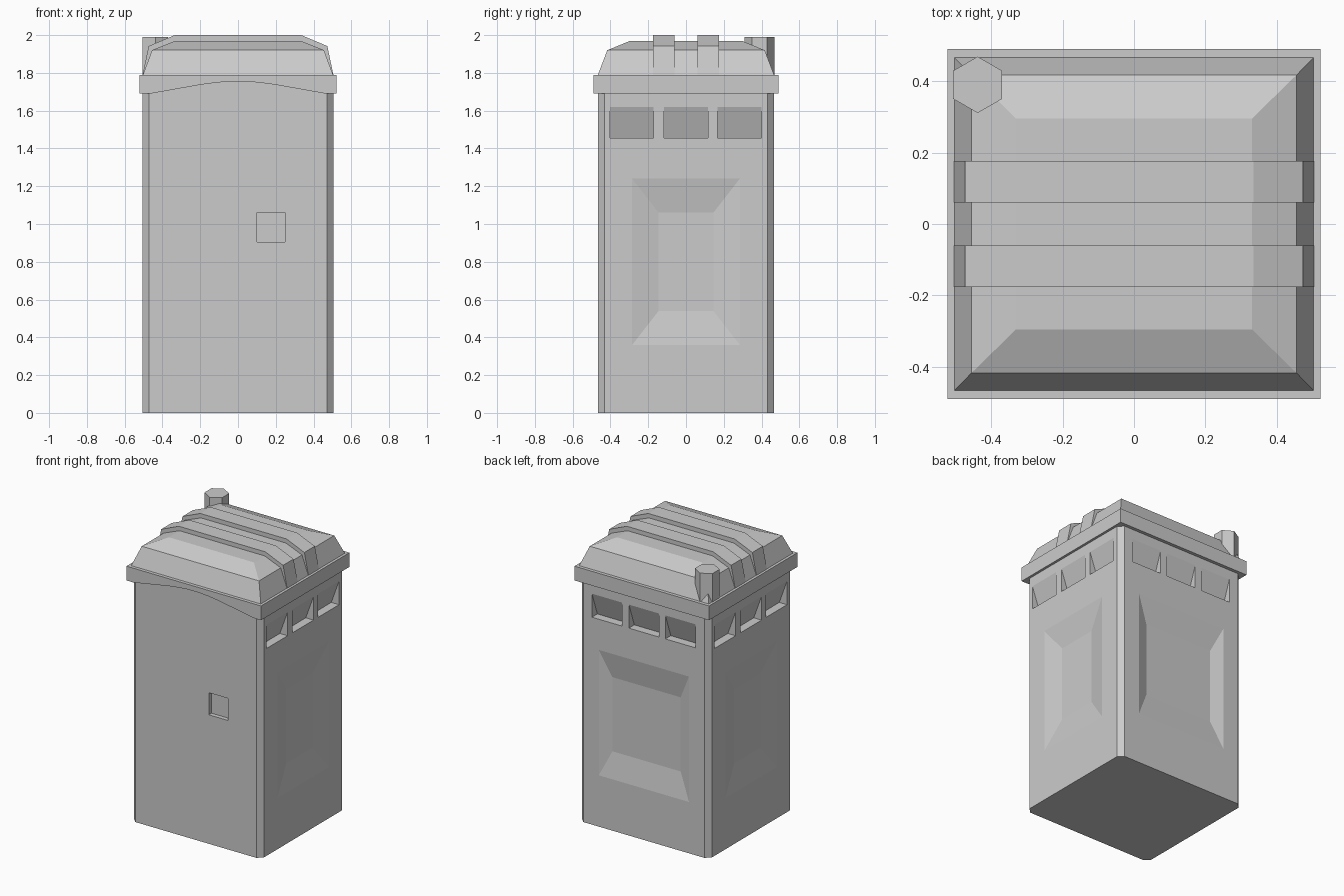
import bpy, bmesh, math
from mathutils import Matrix, Vector

if "Cube" in bpy.data.objects:
    bpy.data.objects.remove(bpy.data.objects["Cube"])


def loft(name, parts):
    """Make one object; each part is a list of equal-length rings, skinned and capped."""
    bm = bmesh.new()
    for rings in parts:
        vs = [[bm.verts.new(p) for p in ring] for ring in rings]
        n = len(vs[0])
        for lo, hi in zip(vs, vs[1:]):
            for i in range(n):
                j = (i + 1) % n
                bm.faces.new((lo[i], lo[j], hi[j], hi[i]))
        bm.faces.new(vs[0][::-1])
        bm.faces.new(vs[-1])
    bmesh.ops.recalc_face_normals(bm, faces=bm.faces)
    me = bpy.data.meshes.new(name)
    bm.to_mesh(me)
    bm.free()
    ob = bpy.data.objects.new(name, me)
    bpy.context.collection.objects.link(ob)
    return ob


def rect(x0, x1, y0, y1, z):
    return [(x0, y0, z), (x1, y0, z), (x1, y1, z), (x0, y1, z)]


def extrude_y(profile, y0, y1):
    return [[(x, y, z) for x, z in profile] for y in (y0, y1)]


# Cabin: box with chamfered vertical corners
W, D, C = 0.505, 0.467, 0.035
plan = [(-W + C, -D), (W - C, -D), (W, -D + C), (W, D - C),
        (W - C, D), (-W + C, D), (-W, D - C), (-W, -D + C)]
cabin = loft("cabin", [[[(x, y, z) for x, y in plan] for z in (0, 1.785)]])

# Cutters: wedge-shaped vents and shallow tapered panels on three walls
cuts = []
for angle, wall, half_w, inset in ((0, W, 0.285, 0.14),
                                   (90, D, 0.35, 0.085),
                                   (180, W, 0.285, 0.14)):
    rot = Matrix.Rotation(math.radians(angle), 3, 'Z')

    def place(ring):
        return [rot @ Vector((wall + n, u, z)) for n, u, z in ring]

    depth, z0, z1, out = 0.06, 1.455, 1.62, 0.02
    prof = [(out, z0), (-depth, z0), (out, z1 + out * (z1 - z0) / depth)]
    for mid in (-0.287, 0, 0.283):
        cuts.append([place([(n, u, z) for n, z in prof])
                     for u in (mid - 0.116, mid + 0.116)])

    pd, zc, half_h, inset_z = 0.03, 0.80, 0.44, 0.18
    rings = []
    for n in (-pd, 0.01):
        a = half_w + inset * n / pd
        b = half_h + inset_z * n / pd
        rings.append(place([(n, -a, zc - b), (n, a, zc - b),
                            (n, a, zc + b), (n, -a, zc + b)]))
    cuts.append(rings)

# Door latch pocket on the front
cuts.append([rect(0.10, 0.25, -D - 0.05, -D + 0.03, z) for z in (0.905, 1.06)])

cutter = loft("recess_cutter", cuts)
cutter.hide_render = True
mod = cabin.modifiers.new("recesses", 'BOOLEAN')
mod.operation, mod.solver, mod.object = 'DIFFERENCE', 'EXACT', cutter
bpy.context.view_layer.objects.active = cabin
bpy.ops.object.modifier_apply(modifier=mod.name)
bpy.data.objects.remove(cutter)

# Collar under the roof, with an arched front edge over the door
loft("collar", [[rect(-0.522, 0.522, -0.45, 0.49, z) for z in (1.69, 1.79)]])
half = [(0.465, 1.69), (0.33, 1.714), (0.20, 1.737), (0.12, 1.748), (0.05, 1.754)]
arch = ([(-0.522, 1.69)] + [(-x, z) for x, z in half] + half[::-1]
        + [(0.522, 1.69), (0.522, 1.79), (-0.522, 1.79)])
loft("collar_front", [extrude_y(arch, -0.49, -0.45)])

# Roof: stepped hip
steps = [(0.505, 0.468, 1.785), (0.455, 0.417, 1.92), (0.33, 0.295, 1.97)]
loft("roof", [[rect(-x, x, -y, y, z) for x, y, z in steps]])

# Two ribs running across the roof
side = [(0.506, 1.785), (0.473, 1.942), (0.335, 2.0)]
rib = side + [(-x, z) for x, z in side[::-1]]
for name, y in (("roof_rib_front", -0.118), ("roof_rib_back", 0.118)):
    loft(name, [extrude_y(rib, y - 0.058, y + 0.058)])

# Hexagonal vent pipe at the back left corner
hexagon = [(-0.438 + 0.079 * math.cos(math.radians(30 + 60 * k)),
            0.39 + 0.079 * math.sin(math.radians(30 + 60 * k))) for k in range(6)]
loft("vent_pipe", [[[(x, y, z) for x, y in hexagon] for z in (1.78, 1.99)]])
